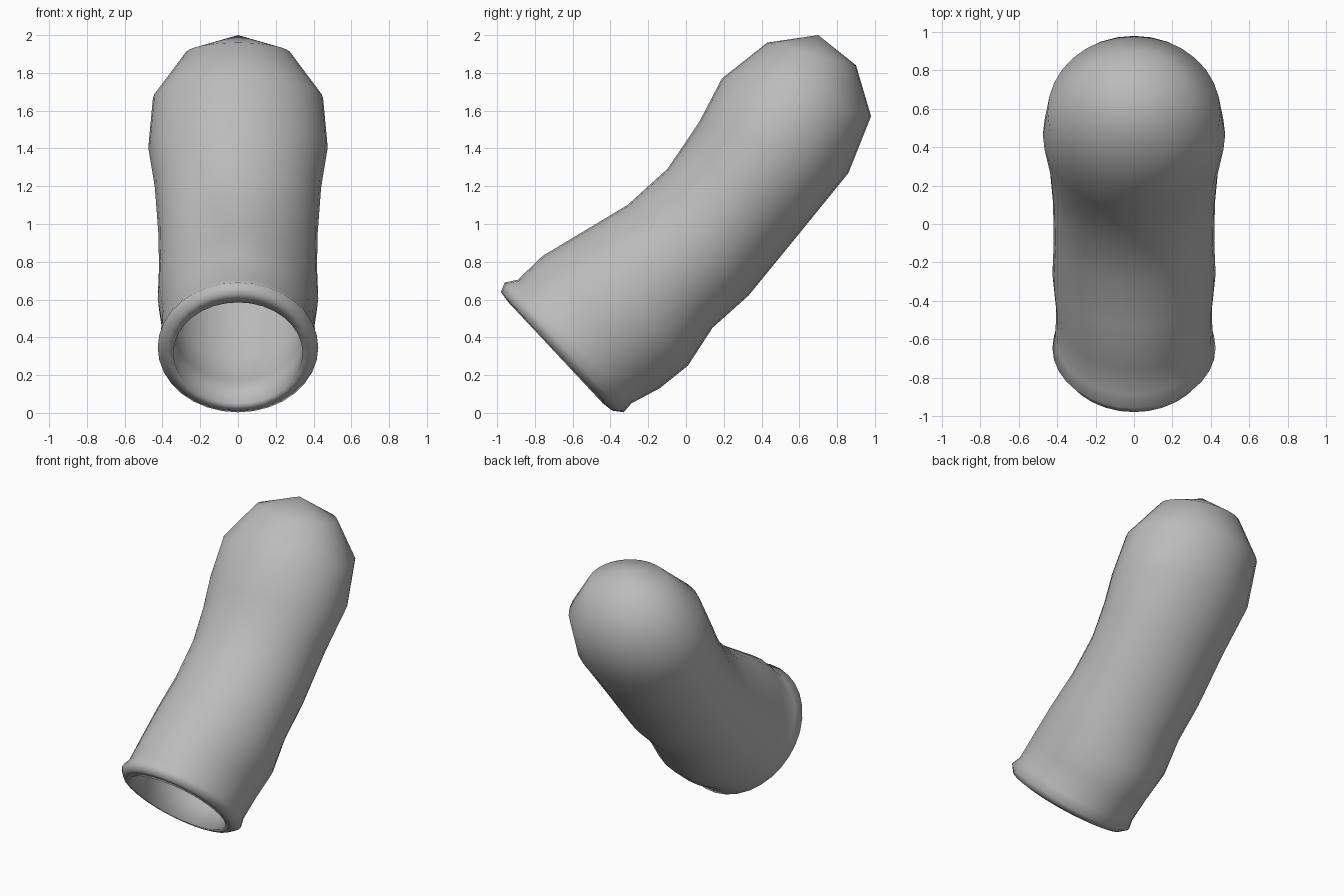
import bpy, bmesh, math
from mathutils import Vector

if "Cube" in bpy.data.objects:
    bpy.data.objects.remove(bpy.data.objects["Cube"], do_unlink=True)

SIDES = 32

grey = bpy.data.materials.new("soft_grey")
grey.use_nodes = True
COLOUR = (0.5, 0.5, 0.5, 1)
grey.diffuse_color = COLOUR
grey.node_tree.nodes["Principled BSDF"].inputs["Base Color"].default_value = COLOUR

# Cross-sections from mouth to tip: upper y, z, lower y, z, half width
LIP = [
    (-0.94, 0.585, -0.44, 0.05, 0.342),
    (-0.98, 0.64, -0.39, 0.012, 0.385),
    (-0.96, 0.69, -0.33, 0.003, 0.425),
    (-0.89, 0.705, -0.29, 0.05, 0.41),
]
BODY = [
    (-0.76, 0.83, -0.14, 0.13, 0.405),
    (-0.535, 0.965, 0.01, 0.25, 0.425),
    (-0.31, 1.10, 0.14, 0.45, 0.418),
    (-0.10, 1.29, 0.33, 0.62, 0.422),
    (0.0, 1.435, 0.60, 0.95, 0.44),
    (0.07, 1.54, 0.86, 1.27, 0.475),
    (0.19, 1.77, 0.98, 1.57, 0.45),
    (0.43, 1.96, 0.90, 1.84, 0.28),
]
TIP = Vector((0, 0.70, 2.0))


def add_ring(bm, section, scale=1.0):
    uy, uz, ly, lz, width = section
    upper, lower = Vector((0, uy, uz)), Vector((0, ly, lz))
    centre, half = (upper + lower) / 2, (upper - lower) / 2 * scale
    side = Vector((width * scale, 0, 0))
    angles = [math.tau * i / SIDES for i in range(SIDES)]
    return [bm.verts.new(centre + half * math.cos(a) + side * math.sin(a)) for a in angles]


def bridge(bm, a, b):
    for i in range(SIDES):
        j = (i + 1) % SIDES
        bm.faces.new((a[i], a[j], b[j], b[i]))


def cap(bm, ring, point):
    tip = bm.verts.new(point)
    for i in range(SIDES):
        bm.faces.new((ring[i], ring[(i + 1) % SIDES], tip))


# Closed sleeve: inner lining, rolled lip, outer wall and rounded end
bm = bmesh.new()
lining = [add_ring(bm, s, 0.88) for s in reversed(BODY)]
outer = [add_ring(bm, s) for s in LIP + BODY]
rings = lining + outer
for a, b in zip(rings, rings[1:]):
    bridge(bm, a, b)
cap(bm, lining[0], TIP - Vector((0, 0.02, 0.06)))
cap(bm, outer[-1], TIP)
bmesh.ops.recalc_face_normals(bm, faces=bm.faces)

mesh = bpy.data.meshes.new("sleeve")
bm.to_mesh(mesh)
bm.free()
mesh.materials.append(grey)
mesh.shade_smooth()
sleeve = bpy.data.objects.new("sleeve", mesh)
bpy.context.collection.objects.link(sleeve)
